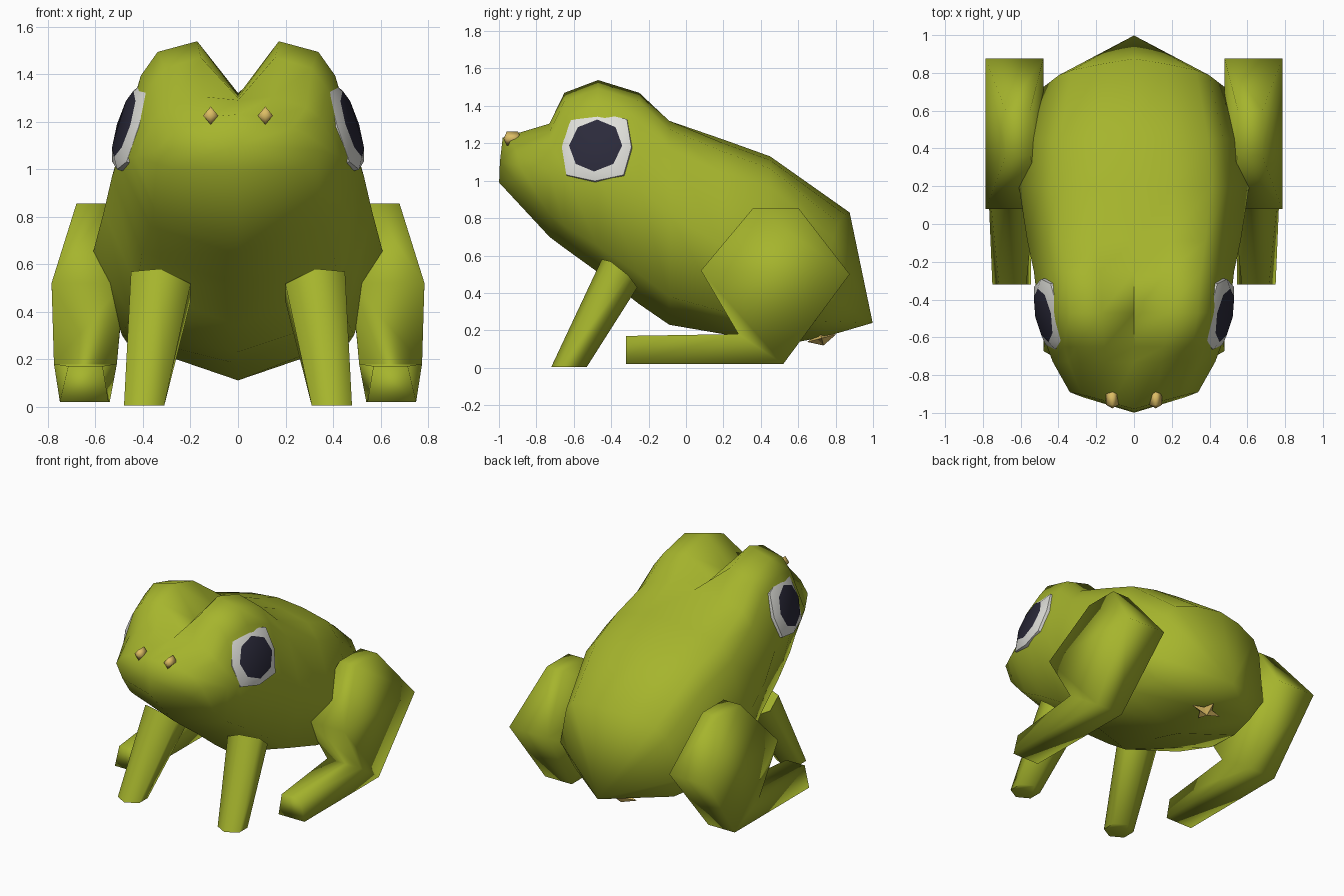
import bpy, bmesh, math
from mathutils import Vector

if "Cube" in bpy.data.objects:
    bpy.data.objects.remove(bpy.data.objects["Cube"], do_unlink=True)


def material(name, rgb):
    m = bpy.data.materials.new(name)
    m.use_nodes = True
    m.diffuse_color = (*rgb, 1)
    bsdf = m.node_tree.nodes["Principled BSDF"]
    bsdf.inputs["Base Color"].default_value = (*rgb, 1)
    bsdf.inputs["Roughness"].default_value = 0.8
    return m


green = material("olive green", (0.38, 0.46, 0.026))
white = material("eye white", (0.74, 0.74, 0.70))
dark = material("pupil dark", (0.024, 0.023, 0.043))
gold = material("gold", (0.72, 0.51, 0.13))


def loft(name, rings, mats, angle=80, tips=(None, None), cap_material=0):
    """Skin equal rings of points; each end closes flat or to a tip."""
    bm = bmesh.new()
    rows = [[bm.verts.new(p) for p in ring] for ring in rings]
    n = len(rows[0])
    for a, b in zip(rows, rows[1:]):
        for i in range(n):
            j = (i + 1) % n
            bm.faces.new((a[i], a[j], b[j], b[i]))
    for row, tip in zip((rows[0], rows[-1]), tips):
        if tip is None:
            cap = bm.faces.new(row)
            if row is rows[-1]:
                cap.material_index = cap_material
        else:
            v = bm.verts.new(tip)
            for i in range(n):
                bm.faces.new((row[i], row[(i + 1) % n], v))
    bmesh.ops.recalc_face_normals(bm, faces=bm.faces)
    mesh = bpy.data.meshes.new(name)
    bm.to_mesh(mesh)
    bm.free()
    for m in mats:
        mesh.materials.append(m)
    ob = bpy.data.objects.new(name, mesh)
    bpy.context.collection.objects.link(ob)
    bpy.ops.object.select_all(action="DESELECT")
    ob.select_set(True)
    bpy.context.view_layer.objects.active = ob
    bpy.ops.object.shade_smooth_by_angle(angle=math.radians(angle))


def circle(n, turn=0.0):
    angles = [math.tau * (i + turn) / n for i in range(n)]
    return [(math.cos(a), math.sin(a)) for a in angles]


# Body with brow bumps: each section is mirrored about the centre line
def body_ring(y, w, top, bump, side, low, bottom, bend=0, lean=0):
    ridge = top + bump
    outer = ridge - 0.045
    half = [(0, top), (0.34 * w, ridge), (0.67 * w, outer),
            (0.81 * w, 0.78 * outer + 0.22 * side),
            (w, side), (0.8 * w, low), (0, bottom)]
    full = half + [(-x, z) for x, z in half[-2:0:-1]]
    return [(x, y + bend * abs(x) + lean * (z - top), z) for x, z in full]


sections = [
    (-0.98, 0.34, 1.23, -0.01, 1.08, 1.00, 0.99, 0.3, 0.08),
    (-0.73, 0.43, 1.29, 0.015, 1.05, 0.82, 0.70),
    (-0.65, 0.46, 1.30, 0.17, 1.05, 0.76, 0.64),
    (-0.47, 0.505, 1.31, 0.228, 1.04, 0.65, 0.51),
    (-0.25, 0.53, 1.32, 0.15, 0.97, 0.50, 0.34),
    (-0.09, 0.565, 1.32, 0.00, 0.82, 0.38, 0.23),
    (0.20, 0.61, 1.22, -0.02, 0.65, 0.30, 0.18),
    (0.45, 0.585, 1.13, -0.02, 0.60, 0.27, 0.11),
    (0.875, 0.49, 0.83, -0.01, 0.41, 0.25, 0.165, -0.15, 0.2),
]
loft("body", [body_ring(*s) for s in sections], [green], 70,
     ((0, -0.995, 1.1), (0, 0.998, 0.24)))

# Hind leg: front edge (y, z, inner x, outer x) and back edge of each section
hind = [
    ((0.36, 0.855, 0.55, 0.68), (0.60, 0.855, 0.55, 0.68)),
    ((0.08, 0.52, 0.48, 0.785), (0.875, 0.50, 0.48, 0.785)),
    ((0.28, 0.18, 0.51, 0.775), (0.52, 0.02, 0.54, 0.75)),
    ((-0.32, 0.17, 0.57, 0.715), (-0.32, 0.02, 0.545, 0.75)),
]

for side, label in ((1, "left"), (-1, "right")):
    rings = []
    for (y1, z1, i1, o1), (y2, z2, i2, o2) in hind:
        rings.append([(side * i1, y1, z1), (side * o1, y1, z1),
                      (side * o2, y2, z2), (side * i2, y2, z2)])
    loft(label + "_hind_leg", rings, [green], 95)

    # Front leg: a slanted six-sided post with its top cut square to its axis
    foot = [(side * (0.395 + 0.098 * c), -0.625 + 0.095 * s, 0.005)
            for c, s in circle(6, 0.5)]
    shoulder = [(side * (0.325 + 0.145 * c), -0.355 + 0.095 * s,
                 0.505 - 0.075 * s + 0.03 * c) for c, s in circle(6, 0.5)]
    loft(label + "_front_leg", [foot, shoulder], [green], 70)

    # Eye: eight-sided white rim sloping up to a dark pupil
    normal = Vector((side, -0.2, 0.31)).normalized()
    up = (Vector((0, 0, 1)) - normal * normal.z).normalized()
    across = normal.cross(up)
    centre = Vector((side * 0.455, -0.478, 1.18))
    rings = []
    for radius, corner, height in ((0.19, 1.16, -0.05), (0.19, 1.16, 0.0),
                                   (0.145, 1.0, 0.028)):
        ring = []
        for i, (c, s) in enumerate(circle(8)):
            r = radius * (corner if i % 2 else 1)
            ring.append(centre + across * r * c + up * r * s + normal * height)
        rings.append(ring)
    loft(label + "_eye", rings, [white, dark], 30, cap_material=1)

    # Nostril: a small gold stud
    mid = Vector((side * 0.115, -0.928, 1.225))
    ring = [mid + Vector((0.032 * c, 0, 0.038 * s)) for c, s in circle(4)]
    step = Vector((0, 0.03, 0))
    loft(label + "_nostril", [[p - step for p in ring], [p + step for p in ring]],
         [gold], 80, (mid - step * 1.6, mid + step * 1.6))

# Four-pointed gold star beneath the rump
mid = Vector((0, 0.725, 0.158))
slope = Vector((0, 0.97, 0.25))
out = Vector((0, 0.25, -0.97))
star = []
for i, (c, s) in enumerate(circle(8)):
    r = 0.04 if i % 2 else 0.1
    star.append(mid + Vector((1.2 * r * c, 0, 0)) + slope * 0.8 * r * s)
loft("vent_star", [star], [gold], 30, (mid - out * 0.03, mid + out * 0.04))
